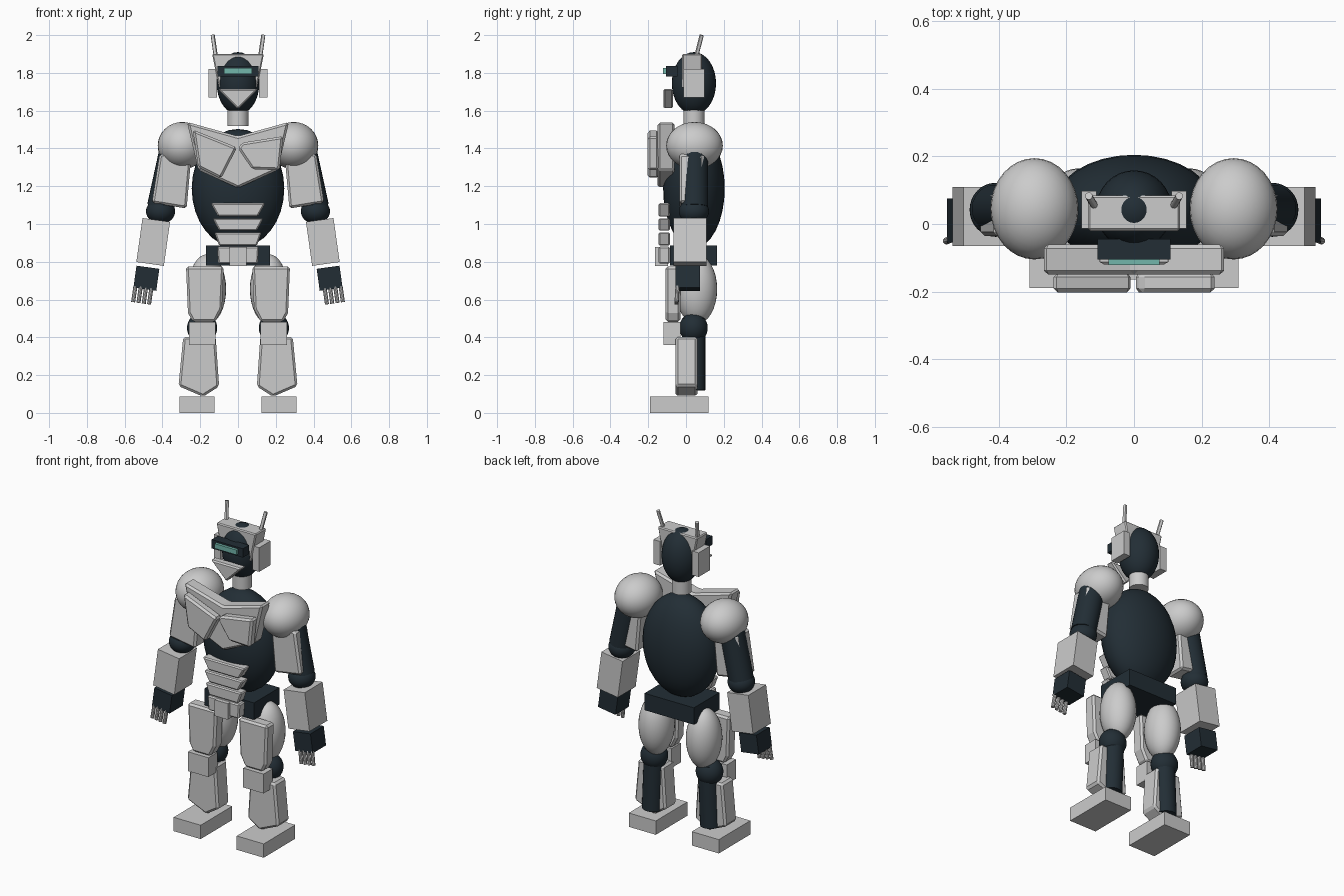
import bpy, bmesh
from math import radians
from mathutils import Vector

if "Cube" in bpy.data.objects:
    bpy.data.objects.remove(bpy.data.objects["Cube"])


def material(name, color):
    m = bpy.data.materials.new(name)
    m.diffuse_color = color
    m.use_nodes = True
    m.node_tree.nodes["Principled BSDF"].inputs["Base Color"].default_value = m.diffuse_color
    return m


DARK = material("dark_frame", (0.016, 0.027, 0.036, 1))
TEAL = material("visor_glow", (0.17, 0.47, 0.41, 1))


def finish(ob, name, mat, smooth=False, bevel=0.0):
    ob.name = name
    if mat:
        ob.data.materials.append(mat)
    if smooth:
        bpy.ops.object.shade_smooth_by_angle()
    if bevel:
        mod = ob.modifiers.new("edge_chamfer", 'BEVEL')
        mod.width, mod.segments = bevel, 1
    return ob


def ellipsoid(name, loc, radii, mat=None):
    bpy.ops.mesh.primitive_uv_sphere_add(segments=32, ring_count=16, radius=1, location=loc)
    ob = bpy.context.object
    ob.scale = radii
    bpy.ops.object.transform_apply(location=False, rotation=False)
    return finish(ob, name, mat, True)


def box(name, loc, size, mat=None, tilt=0, bevel=0.0):
    bpy.ops.mesh.primitive_cube_add(size=1, location=loc)
    ob = bpy.context.object
    ob.scale = size
    bpy.ops.object.transform_apply(location=False, rotation=False)
    ob.rotation_euler = (0, radians(tilt), 0)
    return finish(ob, name, mat, False, bevel)


def rod(name, a, b, r, mat=None, sides=24):
    a, b = Vector(a), Vector(b)
    d = b - a
    bpy.ops.mesh.primitive_cylinder_add(vertices=sides, radius=r, depth=d.length,
                                        location=(a + b) / 2,
                                        rotation=d.to_track_quat('Z', 'Y').to_euler())
    return finish(bpy.context.object, name, mat, True)


def plate(name, pts, y0, y1, mat=None, side=1, bevel=0.012):
    """Front-view outline (x, z) extruded from y0 to y1."""
    bm = bmesh.new()
    face = bm.faces.new([bm.verts.new((x * side, y0, z)) for x, z in pts])
    ext = bmesh.ops.extrude_face_region(bm, geom=[face])
    for v in ext["geom"]:
        if isinstance(v, bmesh.types.BMVert):
            v.co.y = y1
    bmesh.ops.recalc_face_normals(bm, faces=bm.faces)
    me = bpy.data.meshes.new(name)
    bm.to_mesh(me)
    bm.free()
    ob = bpy.data.objects.new(name, me)
    bpy.context.collection.objects.link(ob)
    return finish(ob, name, mat, False, bevel)


# Head: skull, helmet, visor and chin guard
ellipsoid("head", (0, 0.042, 1.745), (0.113, 0.117, 0.165), DARK)
plate("helmet", [(-0.137, 1.9), (0.137, 1.9), (0.1, 1.72), (-0.1, 1.72)], -0.02, 0.085, bevel=0.006)
box("visor", (0, -0.075, 1.808), (0.215, 0.06, 0.055), DARK)
box("visor_lens", (0, -0.112, 1.81), (0.15, 0.02, 0.03), TEAL)
plate("chin_guard", [(-0.108, 1.715), (0.108, 1.715), (0, 1.608)], -0.12, -0.07, bevel=0.008)
rod("neck", (0, 0.042, 1.52), (0, 0.042, 1.63), 0.056)

# Torso and hips
ellipsoid("torso", (0, 0.042, 1.188), (0.245, 0.163, 0.315), DARK)
box("pelvis", (0, 0.04, 0.833), (0.34, 0.25, 0.105), DARK)
plate("chest_plate", [(-0.27, 1.54), (0, 1.465), (0.27, 1.54), (0.21, 1.285),
                      (0, 1.19), (-0.21, 1.285)], -0.15, -0.06)
plate("chest_panel_left", [(-0.24, 1.5), (-0.005, 1.405), (-0.09, 1.24), (-0.21, 1.3)],
      -0.203, -0.145)
plate("chest_panel_right", [(0, 1.4), (0.02, 1.43), (0.24, 1.465), (0.22, 1.285), (0.075, 1.29)],
      -0.203, -0.145)

# Stacked belly bands
for i, (zt, zb, wt, wb) in enumerate([(1.11, 1.04, 0.145, 0.105), (1.03, 0.965, 0.135, 0.1),
                                      (0.955, 0.885, 0.125, 0.1), (0.88, 0.79, 0.11, 0.105)]):
    plate(f"belly_band_{i + 1}", [(-wt, zt), (wt, zt), (wb, zb), (-wb, zb)],
          -0.145, -0.085, bevel=0.007)
box("belt_guard", (0, -0.13, 0.828), (0.09, 0.07, 0.1))

for s, tag in ((-1, "left"), (1, "right")):
    # Ear pods and antennae
    box(f"ear_{tag}", (s * 0.133, 0.042, 1.745), (0.045, 0.112, 0.15))
    rod(f"antenna_{tag}", (s * 0.112, 0.045, 1.85), (s * 0.134, 0.083, 2.0), 0.011, sides=12)

    # Arm
    tilt = s * -8
    ellipsoid(f"shoulder_{tag}", (s * 0.295, 0.045, 1.415), (0.13, 0.15, 0.125))
    rod(f"upper_arm_{tag}", (s * 0.34, 0.045, 1.41), (s * 0.41, 0.045, 1.09), 0.072, DARK)
    plate(f"upper_arm_armor_{tag}", [(0.415, 1.37), (0.245, 1.385), (0.272, 1.082), (0.456, 1.112)],
          -0.035, 0.095, side=s)
    ellipsoid(f"elbow_{tag}", (s * 0.41, 0.042, 1.067), (0.077, 0.08, 0.067), DARK)
    box(f"forearm_{tag}", (s * 0.449, 0.022, 0.905), (0.147, 0.175, 0.235), tilt=tilt)
    box(f"hand_{tag}", (s * 0.485, 0.01, 0.713), (0.122, 0.13, 0.117), DARK, tilt)
    for i in range(4):
        x = 0.459 + i * 0.028
        z = 0.66 + i * 0.004
        rod(f"finger_{tag}_{i + 1}", (s * x, -0.045, z), (s * (x + 0.012), -0.05, z - 0.085),
            0.011, sides=10)

    # Leg
    ellipsoid(f"thigh_{tag}", (s * 0.163, 0.055, 0.655), (0.1, 0.11, 0.185))
    plate(f"thigh_armor_{tag}", [(0.275, 0.775), (0.075, 0.775), (0.085, 0.55), (0.12, 0.482),
                                 (0.24, 0.482), (0.265, 0.53)], -0.108, -0.03, side=s)
    box(f"knee_guard_{tag}", (s * 0.19, -0.075, 0.42), (0.14, 0.09, 0.12))
    ellipsoid(f"knee_{tag}", (s * 0.19, 0.04, 0.45), (0.08, 0.075, 0.08), DARK)
    rod(f"shin_{tag}", (s * 0.185, 0.04, 0.5), (s * 0.2, 0.04, 0.12), 0.062, DARK)
    plate(f"shin_armor_{tag}", [(0.29, 0.402), (0.118, 0.402), (0.1, 0.14), (0.185, 0.086),
                                (0.315, 0.142)], -0.055, 0.06, side=s)
    box(f"foot_{tag}", (s * 0.217, -0.035, 0.043), (0.186, 0.31, 0.086))
